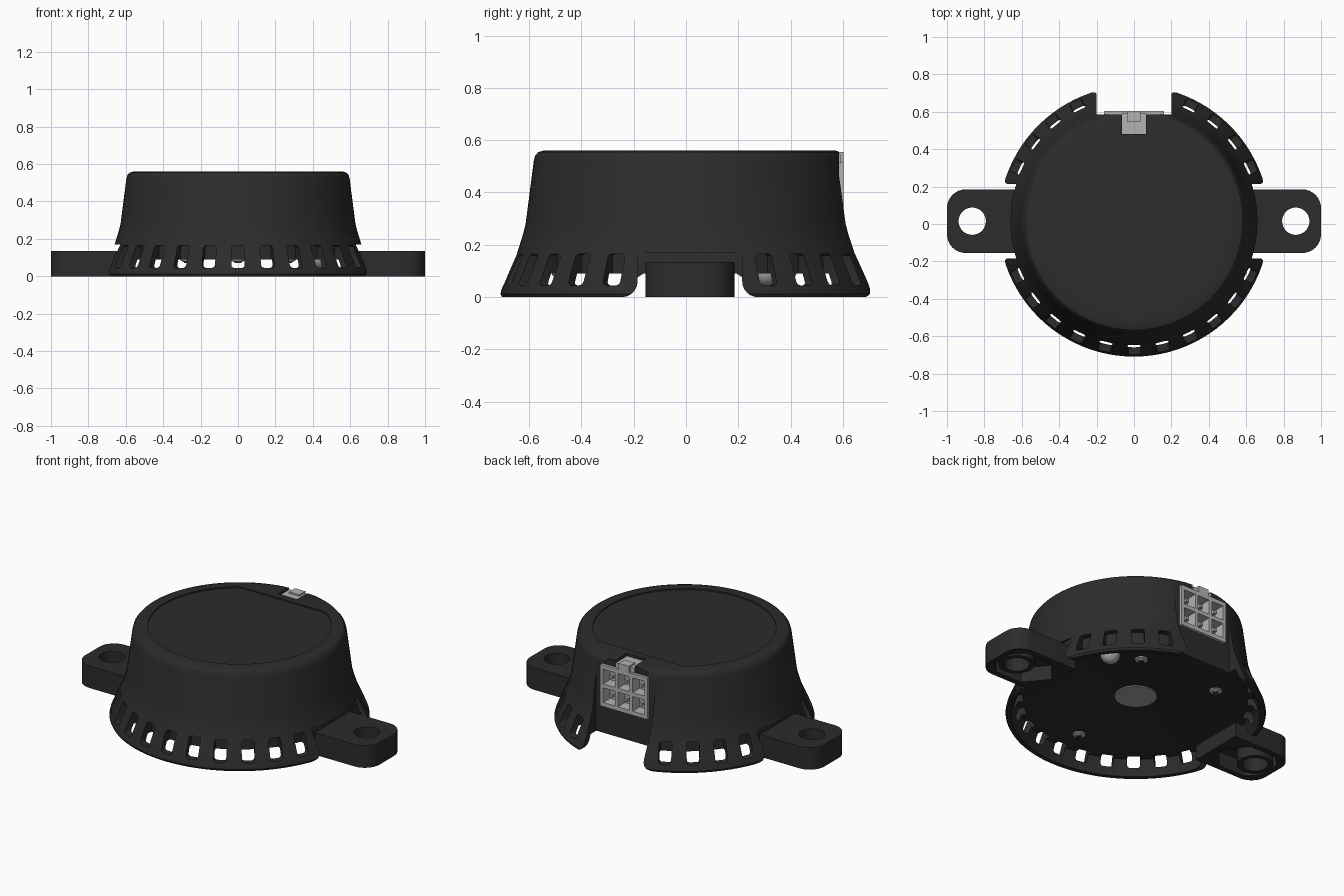
import bpy, bmesh
from math import sin, cos, pi, radians
from mathutils import Matrix, Vector

if "Cube" in bpy.data.objects:
    bpy.data.objects.remove(bpy.data.objects["Cube"], do_unlink=True)

CY = 0.015                                   # centre of the round housing in y
BASE = Matrix.Translation((0, CY, 0))
RADIAL = Matrix(((0, 0, 1, 0), (1, 0, 0, 0), (0, 1, 0, 0), (0, 0, 0, 1)))


def material(name, rgb):
    m = bpy.data.materials.new(name)
    m.use_nodes = True
    m.diffuse_color = (*rgb, 1)
    m.node_tree.nodes["Principled BSDF"].inputs["Base Color"].default_value = (*rgb, 1)
    return m


DARK = material("black plastic", (0.025, 0.025, 0.025))
GREY = material("connector grey", (0.45, 0.45, 0.45))
STEEL = material("steel", (0.38, 0.38, 0.37))


def finish(name, bm, mat, matrix=BASE):
    bmesh.ops.recalc_face_normals(bm, faces=bm.faces)
    me = bpy.data.meshes.new(name)
    bm.to_mesh(me)
    bm.free()
    me.transform(matrix)
    me.materials.append(mat)
    ob = bpy.data.objects.new(name, me)
    bpy.context.collection.objects.link(ob)
    return ob


def prism(name, pts, lo, hi, mat=DARK, matrix=BASE):
    """Extrude a flat outline from lo to hi along local z."""
    bm = bmesh.new()
    face = bm.faces.new([bm.verts.new((u, v, lo)) for u, v in pts])
    top = bmesh.ops.extrude_face_region(bm, geom=[face])["geom"]
    bmesh.ops.translate(bm, vec=(0, 0, hi - lo),
                        verts=[g for g in top if isinstance(g, bmesh.types.BMVert)])
    return finish(name, bm, mat, matrix)


def revolve(name, profile, mat, steps=96, matrix=BASE):
    bm = bmesh.new()
    vs = [bm.verts.new((r, 0, z)) for r, z in profile]
    edges = [bm.edges.new(p) for p in zip(vs, vs[1:])]
    bmesh.ops.spin(bm, geom=vs + edges, axis=(0, 0, 1), cent=(0, 0, 0),
                   angle=2 * pi, steps=steps, use_duplicate=False)
    bmesh.ops.remove_doubles(bm, verts=bm.verts, dist=1e-5)
    return finish(name, bm, mat, matrix)


def circle(x, y, r, n=40):
    return [(x + r * cos(2 * pi * i / n), y + r * sin(2 * pi * i / n)) for i in range(n)]


def rect(x0, x1, y0, y1, r=0.0, n=6):
    """Rectangle outline with rounded corners."""
    if r == 0:
        return [(x0, y0), (x1, y0), (x1, y1), (x0, y1)]
    pts = []
    corners = [(x1 - r, y1 - r), (x0 + r, y1 - r), (x0 + r, y0 + r), (x1 - r, y0 + r)]
    for k, (cx, cy) in enumerate(corners):
        for i in range(n + 1):
            a = pi / 2 * (k + i / n)
            pts.append((cx + r * cos(a), cy + r * sin(a)))
    return pts


def cut(ob, cutter):
    mod = ob.modifiers.new("cut", 'BOOLEAN')
    mod.operation, mod.solver, mod.object = 'DIFFERENCE', 'EXACT', cutter
    bpy.context.view_layer.objects.active = ob
    bpy.ops.object.modifier_apply(modifier=mod.name)
    bpy.data.objects.remove(cutter, do_unlink=True)


def smooth(ob, angle=30):
    bpy.ops.object.select_all(action='DESELECT')
    ob.select_set(True)
    bpy.context.view_layer.objects.active = ob
    bpy.ops.object.shade_smooth_by_angle(angle=radians(angle))


def outward(deg):
    """Local x runs sideways, y up and z outward at the given angle."""
    return BASE @ Matrix.Rotation(radians(deg), 4, 'Z') @ RADIAL


def gap_outline(w, top, r=0.06):
    """Upright opening whose lower corners flare out."""
    side = [(w + r * (1 - cos(a)), r * (1 - sin(a)))
            for a in [pi / 2 * i / 6 for i in range(7)]][::-1]
    right = [(side[0][0], -0.05)] + side + [(w, top)]
    return right + [(-u, v) for u, v in reversed(right)]


# Housing: flared shell with a recessed underside
housing = revolve("housing", [
    (0, 0.56), (0.56, 0.56), (0.58, 0.554), (0.592, 0.54), (0.597, 0.52),
    (0.628, 0.28), (0.638, 0.24), (0.66, 0.17), (0.695, 0.09), (0.72, 0.03),
    (0.724, 0.012), (0.718, 0), (0.692, 0), (0.685, 0.02), (0.655, 0.09),
    (0.215, 0.09), (0.125, 0.12), (0, 0.12)], DARK)

# Skirt gaps at the lugs and the connector
for deg in (0, 180):
    cut(housing, prism("gap", gap_outline(0.2, 0.17), 0.63, 0.9, matrix=outward(deg)))
cut(housing, prism("back_gap", gap_outline(0.2, 0.7), 0.57, 0.9, matrix=outward(90)))

# Vent slots around the skirt
for k in range(-5, 6):
    for side in (-90, 90):
        if side == 90 and abs(k) < 2:
            continue
        cut(housing, prism("slot", rect(-0.036, 0.036, 0.045, 0.165, 0.015, 3),
                           0.625, 0.85, matrix=outward(side + 13 * k)))

# Shallow lid panel with one straight edge
cut(housing, prism("lid", [(x, min(y, 0.42)) for x, y in circle(0, 0, 0.51, 80)],
                   0.552, 0.6))

# Connector pocket and latch notch
cut(housing, prism("pocket", rect(-0.155, 0.155, 0.265, 0.51), 0.47, 0.7, matrix=outward(90)))
cut(housing, prism("notch", rect(-0.065, 0.065, 0.465, 0.7), 0.5, 0.6))
smooth(housing)

# Mounting lugs, hollow below, with a boss around each hole
for name, sx in (("left_lug", 1), ("right_lug", -1)):
    place = BASE @ Matrix.Rotation(0 if sx > 0 else pi, 4, 'Z')
    shape = [p for p in rect(0.4, 1.0, -0.17, 0.17, 0.1, 8) if p[0] > 0.6]
    shape = sorted([p for p in shape if p[1] > 0]) + \
        sorted([p for p in shape if p[1] <= 0], reverse=True)
    lug = prism(name, [(0.58, 0.17)] + shape + [(0.58, -0.17)], 0, 0.135, matrix=place)
    tip = [(0.61, 0.0), (0.72, -0.135), (0.9, -0.135), (0.965, -0.07),
           (0.965, 0.07), (0.9, 0.135), (0.72, 0.135)]
    cut(lug, prism("hollow", tip, -0.05, 0.09, matrix=place))
    boss = prism(name + "_boss", circle(0.865, 0, 0.1), 0, 0.1, matrix=place)
    for ob in (lug, boss):
        cut(ob, prism("hole", circle(0.865, 0, 0.073), -0.1, 0.3, matrix=place))
        smooth(ob)

# Six-way connector with a latch on top
back = outward(90)
connector = prism("connector", rect(-0.16, 0.16, 0.26, 0.515), 0.48, 0.588, GREY, back)
cells = [(c * 0.1, 0.3875 + r * 0.057) for c in (-1, 0, 1) for r in (-1, 1)]
for x, z in cells:
    cut(connector, prism("cell", rect(x - 0.04, x + 0.04, z - 0.045, z + 0.045),
                         0.52, 0.7, GREY, back))
for i, (x, z) in enumerate(cells):
    prism(f"pin_{i + 1}", rect(x - 0.01, x + 0.01, z - 0.01, z + 0.01),
          0.51, 0.57, STEEL, back)
prism("latch", rect(-0.063, 0.063, 0.467, 0.575), 0.5, 0.545, GREY)
prism("latch_lip", rect(-0.035, 0.035, 0.53, 0.588), 0.51, 0.554, GREY)

# Underside: centre disc, ball and three screws
prism("centre_disc", circle(0, 0, 0.118), 0.114, 0.122, STEEL)
ball = bmesh.new()
bmesh.ops.create_uvsphere(ball, u_segments=32, v_segments=16, radius=0.055)
smooth(finish("ball", ball, STEEL, BASE @ Matrix.Translation((0.43, 0.293, 0.095))), 60)

for i, (x, y) in enumerate([(0, -0.49), (0.27, 0.37), (-0.27, 0.37)]):
    at = BASE @ Matrix.Translation((x, y, 0))
    screw = revolve(f"screw_{i + 1}", [(0, 0.074), (0.02, 0.075), (0.036, 0.083), (0.038, 0.095),
                                       (0, 0.095)], STEEL, 24, at)
    smooth(screw)
    for turn in (0, pi / 2):
        prism(f"screw_{i + 1}_groove", rect(-0.018, 0.018, -0.004, 0.004), 0.072, 0.076,
              DARK, at @ Matrix.Rotation(turn, 4, 'Z'))
